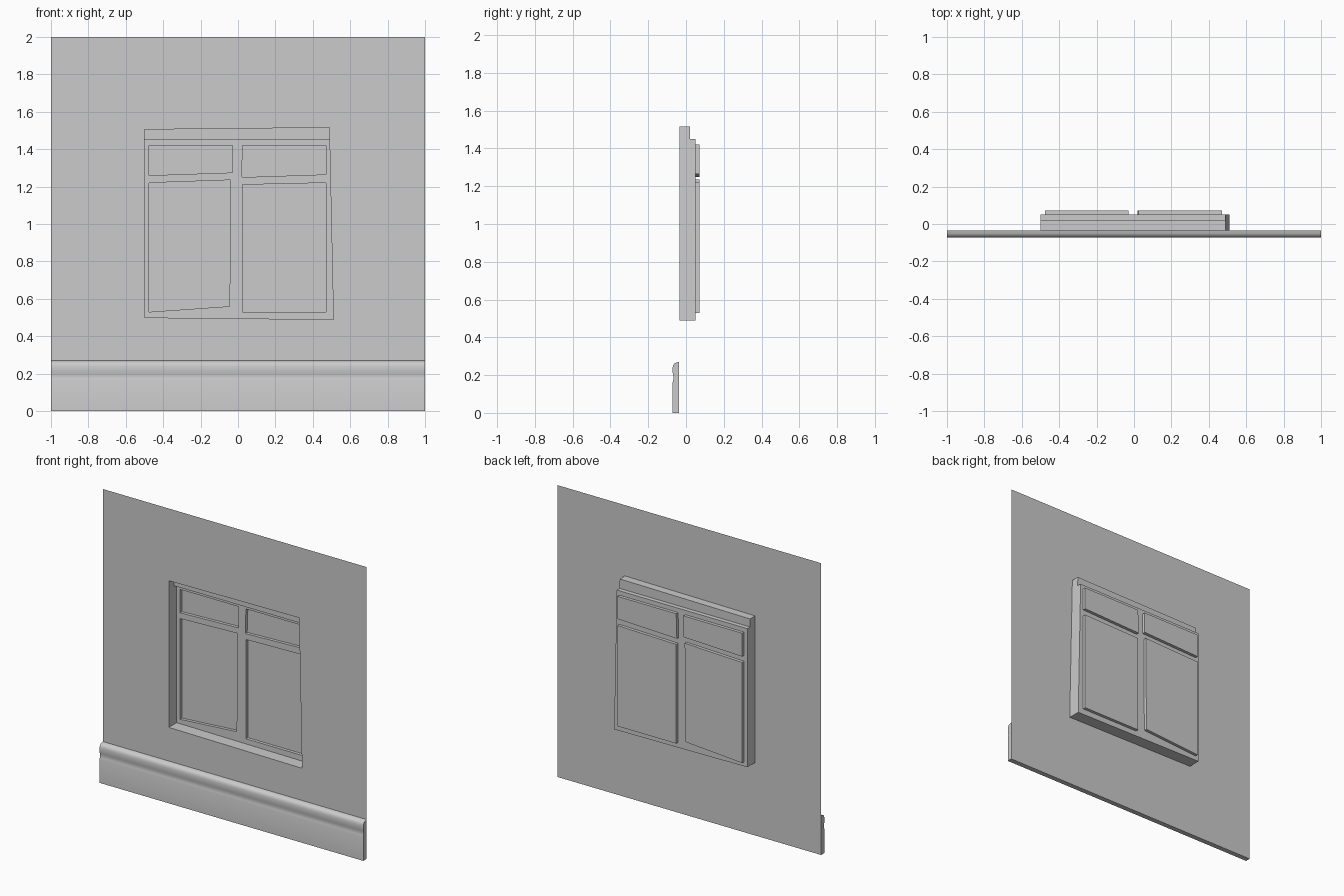
import bpy, bmesh
from mathutils import Vector

if "Cube" in bpy.data.objects:
    bpy.data.objects.remove(bpy.data.objects["Cube"])

WALL_Y, STEP_Y, FRAME_Y, GLASS_Y = -0.035, 0.02, 0.05, 0.071


def finish(name, bm, target=None):
    """Turn the bmesh into an object, with sheet faces looking at the target."""
    bm.normal_update()
    if target:
        for f in bm.faces:
            if f.normal.dot(Vector(target) - f.calc_center_median()) < 0:
                f.normal_flip()
    else:
        bmesh.ops.recalc_face_normals(bm, faces=bm.faces)
    me = bpy.data.meshes.new(name)
    bm.to_mesh(me)
    bm.free()
    ob = bpy.data.objects.new(name, me)
    bpy.context.collection.objects.link(ob)
    return ob


def sheet_with_holes(name, y, loops):
    """Flat upright sheet: first loop is the outline, the others are holes."""
    bm = bmesh.new()
    edges = []
    for loop in loops:
        vs = [bm.verts.new((x, y, z)) for x, z in loop]
        edges += [bm.edges.new((vs[i - 1], vs[i])) for i in range(len(vs))]
    bmesh.ops.triangle_fill(bm, use_beauty=True, use_dissolve=False,
                            edges=edges, normal=(0, -1, 0))
    return finish(name, bm, (0, -0.5, 1))


# hand-cut, slightly crooked outlines (x, z)
opening = [(-0.5, 0.5), (0.51, 0.49), (0.488, 1.515), (-0.5, 1.505)]
frame = [(-0.5, 0.5), (0.51, 0.49), (0.49, 1.45), (-0.5, 1.45)]
panes = {
    "upper_left_pane": [(-0.475, 1.26), (-0.03, 1.275), (-0.03, 1.42), (-0.475, 1.42)],
    "upper_right_pane": [(0.02, 1.25), (0.47, 1.265), (0.47, 1.42), (0.025, 1.42)],
    "lower_left_pane": [(-0.475, 0.53), (-0.045, 0.56), (-0.04, 1.235), (-0.475, 1.22)],
    "lower_right_pane": [(0.025, 0.53), (0.47, 0.53), (0.47, 1.22), (0.025, 1.21)],
}

# wall and window frame
sheet_with_holes("wall", WALL_Y, [[(-1, 0), (1, 0), (1, 2), (-1, 2)], opening])
sheet_with_holes("window_frame", FRAME_Y, [frame] + list(panes.values()))

# reveal with a shallower step along the top
bm = bmesh.new()
ys = [WALL_Y, FRAME_Y, FRAME_Y, STEP_Y, STEP_Y, WALL_Y]
corners = [(opening[0], opening[1])] * 2 + [(frame[3], frame[2])] * 2 \
    + [(opening[3], opening[2])] * 2
sides = [[bm.verts.new((c[s][0], y, c[s][1])) for y, c in zip(ys, corners)]
         for s in (0, 1)]
for side in sides:
    bm.faces.new(side)
for i in (0, 2, 3, 4):
    bm.faces.new((sides[0][i], sides[0][i + 1], sides[1][i + 1], sides[1][i]))
finish("window_reveal", bm, (0, -0.1, 1))

# recessed panes
for name, loop in panes.items():
    bm = bmesh.new()
    front, back = ([bm.verts.new((x, y, z)) for x, z in loop]
                   for y in (FRAME_Y, GLASS_Y))
    bm.faces.new(back)
    for i in range(4):
        bm.faces.new((front[i - 1], front[i], back[i], back[i - 1]))
    cx, cz = (sum(p[k] for p in loop) / 4 for k in (0, 1))
    finish(name, bm, (cx, -0.1, cz))

# moulded skirting board
profile = [(-0.036, 0), (-0.071, 0), (-0.071, 0.16), (-0.068, 0.172), (-0.066, 0.185),
           (-0.068, 0.2), (-0.071, 0.215), (-0.071, 0.24), (-0.068, 0.253),
           (-0.061, 0.262), (-0.05, 0.267), (-0.036, 0.27)]
bm = bmesh.new()
end = bm.faces.new([bm.verts.new((-1, y, z)) for y, z in profile])
ext = bmesh.ops.extrude_face_region(bm, geom=[end], use_keep_orig=True)
bmesh.ops.translate(bm, vec=(2, 0, 0),
                    verts=[v for v in ext["geom"] if isinstance(v, bmesh.types.BMVert)])
skirting = finish("skirting_board", bm)
bpy.context.view_layer.objects.active = skirting
skirting.select_set(True)
bpy.ops.object.shade_smooth_by_angle(angle=0.7)
